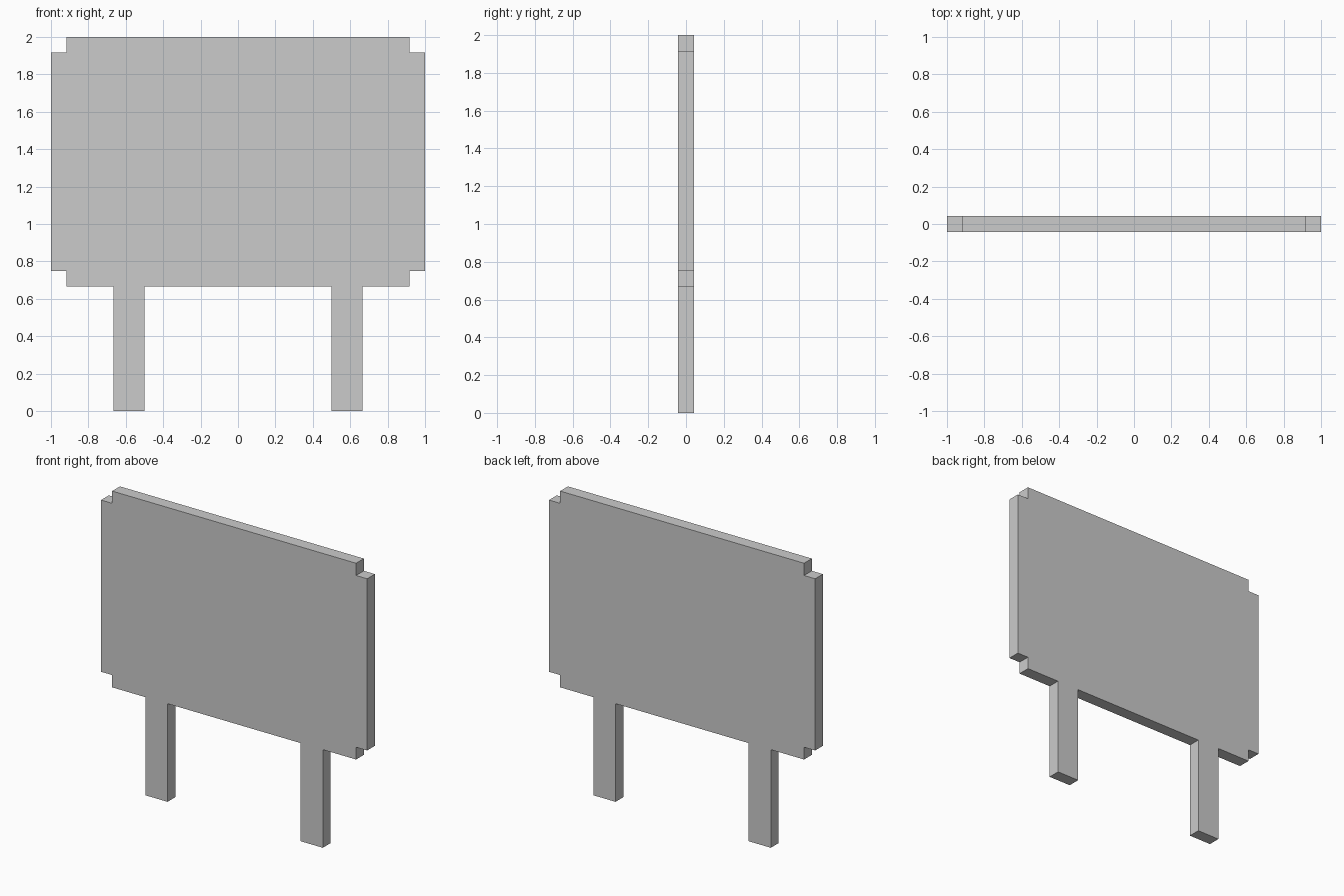
import bpy
import bmesh

if "Cube" in bpy.data.objects:
    bpy.data.objects.remove(bpy.data.objects["Cube"])

U = 1 / 12            # one grid pixel of the model
THICKNESS = U

# Right half of the silhouette (x, z) in grid pixels: leg, stepped corners, top edge
half = [(6, 8), (6, 0), (8, 0), (8, 8), (11, 8), (11, 9),
        (12, 9), (12, 23), (11, 23), (11, 24)]
outline = half + [(-x, z) for x, z in reversed(half)]

# One-piece sign: board and two legs cut from the same sheet
bm = bmesh.new()
verts = [bm.verts.new((x * U, -THICKNESS / 2, z * U)) for x, z in outline]
front = bm.faces.new(verts)
extruded = bmesh.ops.extrude_face_region(bm, geom=[front], use_keep_orig=True)
back_verts = [g for g in extruded["geom"] if isinstance(g, bmesh.types.BMVert)]
bmesh.ops.translate(bm, vec=(0, THICKNESS, 0), verts=back_verts)
bmesh.ops.recalc_face_normals(bm, faces=bm.faces)

mesh = bpy.data.meshes.new("sign_board_with_legs")
bm.to_mesh(mesh)
bm.free()
sign = bpy.data.objects.new("sign_board_with_legs", mesh)
bpy.context.collection.objects.link(sign)
